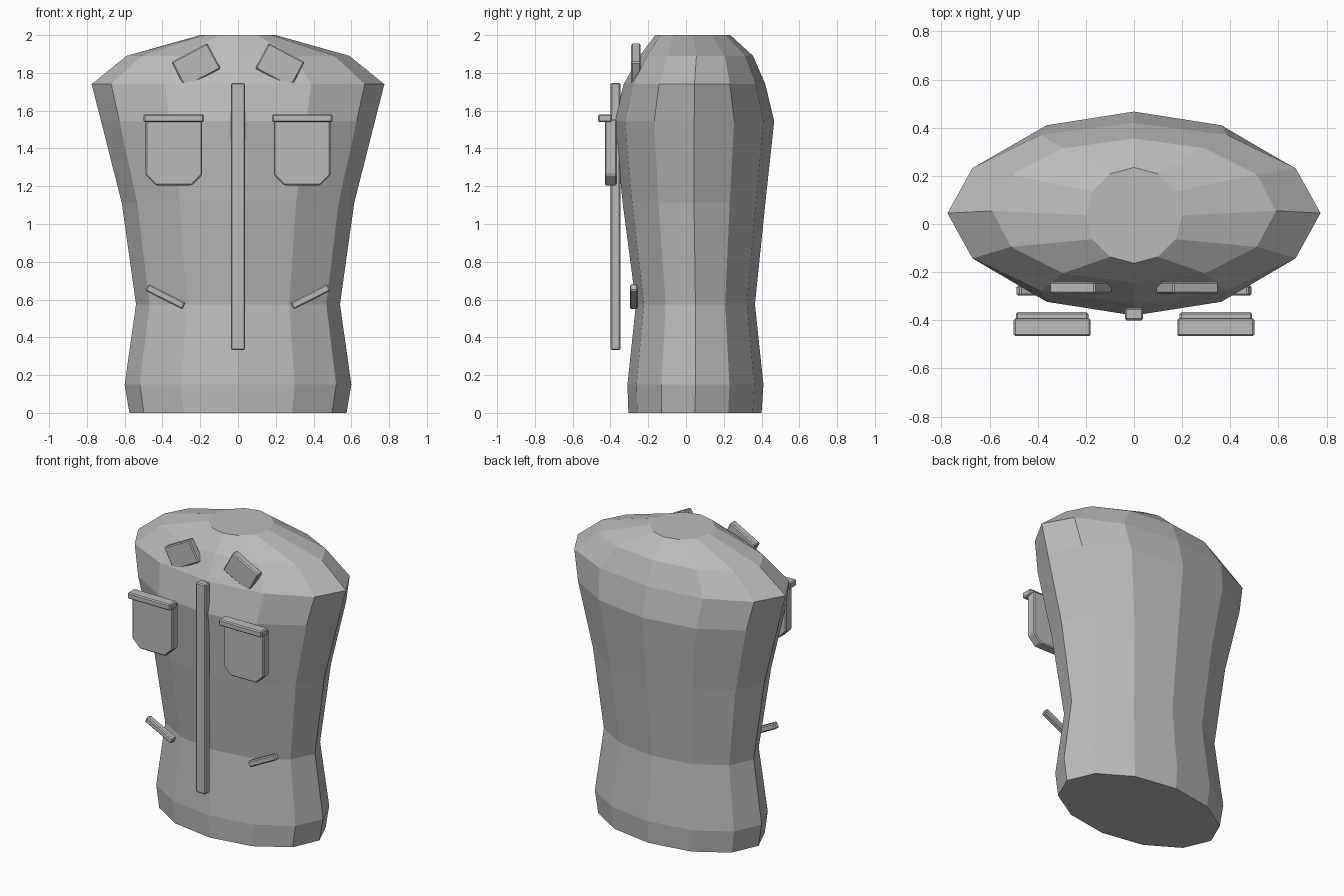
import bpy, bmesh
from math import sin, cos, tau, radians
from mathutils import Matrix

cube = bpy.data.objects.get("Cube")
if cube:
    bpy.data.objects.remove(cube)

# One plain grey for everything
COLOUR = (0.5, 0.5, 0.5, 1)
grey = bpy.data.materials.new("plain grey")
grey.use_nodes = True
grey.diffuse_color = COLOUR
grey.node_tree.nodes["Principled BSDF"].inputs["Base Color"].default_value = COLOUR


def finish(name, bm, bevel=0):
    bmesh.ops.recalc_face_normals(bm, faces=bm.faces)
    mesh = bpy.data.meshes.new(name)
    bm.to_mesh(mesh)
    bm.free()
    mesh.materials.append(grey)
    obj = bpy.data.objects.new(name, mesh)
    bpy.context.collection.objects.link(obj)
    if bevel:
        mod = obj.modifiers.new("soft edge", "BEVEL")
        mod.width = bevel
        mod.segments = 1
    return obj


def slab(name, outline, y_front, y_back, centre=(0, 0), angle=0, bevel=0.007):
    """Extrude an x-z outline through y, turned by angle about its centre."""
    bm = bmesh.new()
    face = bm.faces.new([bm.verts.new((x, y_front, z)) for x, z in outline])
    moved = bmesh.ops.extrude_face_region(bm, geom=[face])["geom"]
    bmesh.ops.translate(bm, vec=(0, y_back - y_front, 0),
                        verts=[v for v in moved if isinstance(v, bmesh.types.BMVert)])
    turn = Matrix.Translation((centre[0], 0, centre[1])) @ Matrix.Rotation(angle, 4, "Y")
    bm.transform(turn)
    return finish(name, bm, bevel)


def rect(w, h):
    return [(-w / 2, -h / 2), (w / 2, -h / 2), (w / 2, h / 2), (-w / 2, h / 2)]


# Torso: twelve-sided rings of (height, half width, front y, back y)
SIDES = 12
rings = [(0, 0.575, -0.305, 0.40), (0.15, 0.60, -0.31, 0.41),
         (0.575, 0.54, -0.265, 0.365), (1.11, 0.615, -0.335, 0.42),
         (1.545, 0.725, -0.38, 0.467), (1.74, 0.775, -0.33, 0.42),
         (1.89, 0.59, -0.245, 0.355), (2.0, 0.20, -0.163, 0.235)]
bm = bmesh.new()
loops = []
for z, rx, front, back in rings:
    cy, ry = (front + back) / 2, (back - front) / 2
    loops.append([bm.verts.new((rx * cos(tau * i / SIDES), cy + ry * sin(tau * i / SIDES), z))
                  for i in range(SIDES)])
for low, high in zip(loops, loops[1:]):
    for i in range(SIDES):
        j = (i + 1) % SIDES
        bm.faces.new((low[i], low[j], high[j], high[i]))
bm.faces.new(loops[0])
bm.faces.new(loops[-1])
finish("torso", bm)

# Front placket strip
slab("placket", rect(0.075, 1.415), -0.40, -0.348, (0, 1.04))

# Paired details
W, TOP, LOW, CUT = 0.15, 0.175, -0.175, 0.055
pocket = [(-W, TOP), (-W, LOW + CUT), (-W + CUT, LOW),
          (W - CUT, LOW), (W, LOW + CUT), (W, TOP)]
for side, s in (("left", 1), ("right", -1)):
    slab(side + "_chest_pocket", pocket, -0.43, -0.366, (s * 0.34, 1.38))
    slab(side + "_pocket_flap", rect(0.32, 0.042), -0.466, -0.392, (s * 0.34, 1.56))
    slab(side + "_collar_flap", rect(0.215, 0.153), -0.29, -0.24,
         (s * 0.222, 1.84), s * radians(28))
    slab(side + "_waist_pocket_trim", rect(0.22, 0.04), -0.297, -0.255,
         (s * 0.384, 0.615), -s * radians(27))
